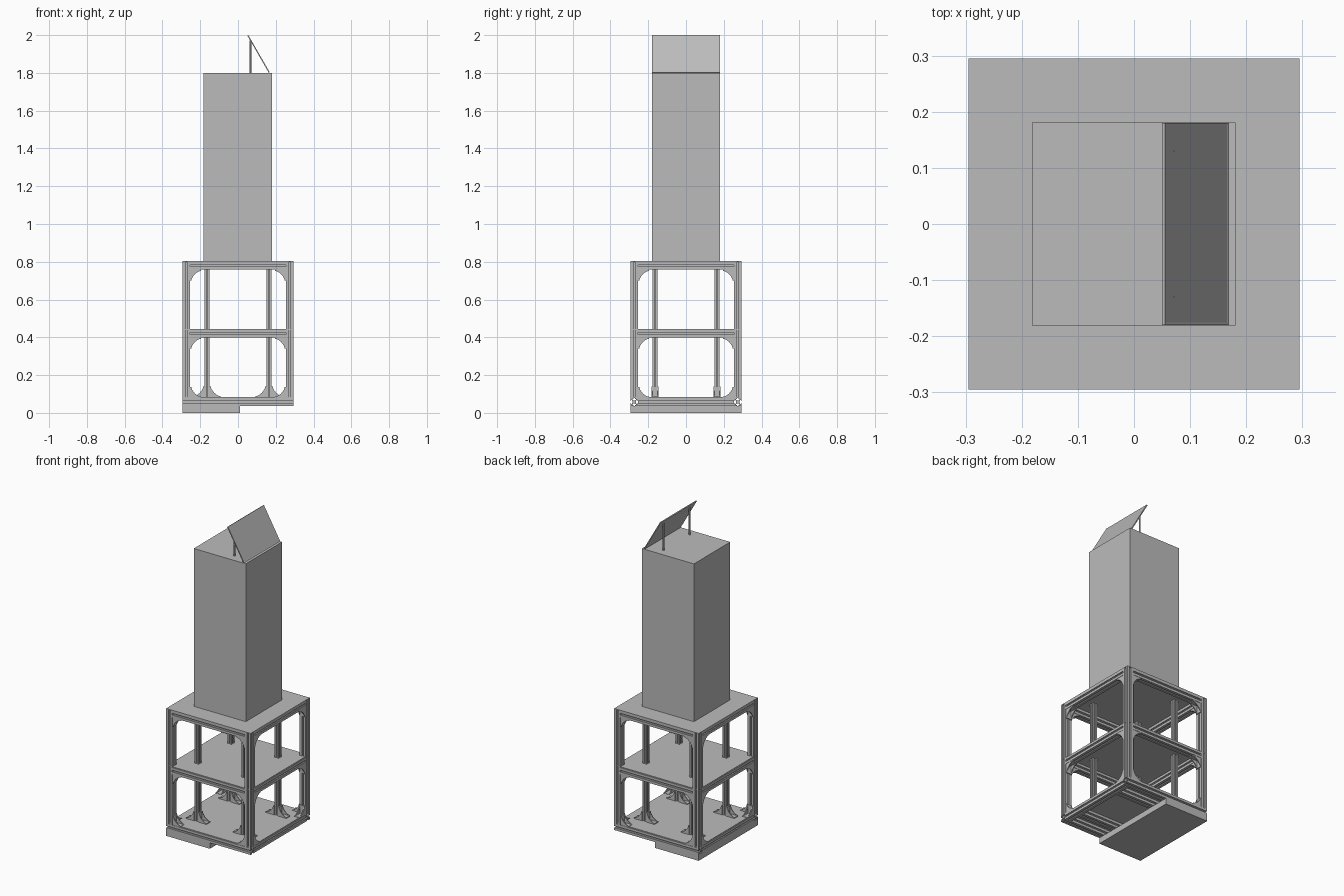
import bpy, bmesh
from math import pi, sin, cos
from mathutils import Matrix, Vector

cube = bpy.data.objects.get("Cube")
if cube:
    bpy.data.objects.remove(cube, do_unlink=True)

grey = bpy.data.materials.new("light_grey")
grey.use_nodes = True
grey.diffuse_color = (0.5, 0.5, 0.5, 1)
grey.node_tree.nodes["Principled BSDF"].inputs["Base Color"].default_value = (0.5, 0.5, 0.5, 1)

HALF = 0.295          # half width of the frame
S = 0.042             # frame extrusion size
MID = HALF - S / 2    # centre line of the frame posts
INNER = HALF - S      # inner face of the frame posts
LEG = 0.164           # inner leg offset
BASE, FLOOR, TOP = 0.037, 0.079, 0.8


def finish(name, bm):
    bmesh.ops.recalc_face_normals(bm, faces=bm.faces)
    mesh = bpy.data.meshes.new(name)
    bm.to_mesh(mesh)
    bm.free()
    mesh.materials.append(grey)
    obj = bpy.data.objects.new(name, mesh)
    bpy.context.collection.objects.link(obj)
    return obj


def add_box(bm, lo, hi, frame=Matrix()):
    lo, hi = Vector(lo), Vector(hi)
    fit = Matrix.Translation((lo + hi) / 2) @ Matrix.Diagonal((*(hi - lo), 1))
    return bmesh.ops.create_cube(bm, size=1, matrix=frame @ fit)["verts"]


def box(name, lo, hi):
    bm = bmesh.new()
    add_box(bm, lo, hi)
    return finish(name, bm)


def add_prism(bm, outline, depth, frame):
    # Extrude an xy outline along local z
    face = bm.faces.new([bm.verts.new(frame @ Vector((x, y, 0))) for x, y in outline])
    ext = bmesh.ops.extrude_face_region(bm, geom=[face])["geom"]
    move = frame.to_3x3() @ Vector((0, 0, depth))
    bmesh.ops.translate(bm, verts=[v for v in ext if isinstance(v, bmesh.types.BMVert)], vec=move)
    bm.faces.index_update()


# Slotted extrusion section: one side, turned four times
SIDE = [(1, -1), (1, -.25), (.8, -.25), (.8, -.5), (.65, -.5), (.4, -.25),
        (.4, .25), (.65, .5), (.8, .5), (.8, .25), (1, .25)]


def extrusion(name, start, end, size=S):
    start, end = Vector(start), Vector(end)
    axis = end - start
    if abs(axis.z) > 0:
        rot = Matrix()
    elif abs(axis.x) > 0:
        rot = Matrix.Rotation(pi / 2, 4, 'Y')
    else:
        rot = Matrix.Rotation(-pi / 2, 4, 'X')
    h = size / 2
    outline = []
    for k in range(4):
        c, s = round(cos(k * pi / 2)), round(sin(k * pi / 2))
        outline += [((c * x - s * y) * h, (s * x + c * y) * h) for x, y in SIDE]
    bm = bmesh.new()
    add_prism(bm, outline, axis.length, Matrix.Translation(start) @ rot)
    return finish(name, bm)


def gusset(name, corner, along, up, size=0.058, width=0.038):
    # Corner bracket: two flanges and two concave cheeks
    along, up = Vector(along), Vector(up)
    frame = Matrix.Translation(corner) @ Matrix((along, up, along.cross(up))).transposed().to_4x4()
    w, t = width / 2, 0.006
    bm = bmesh.new()
    add_box(bm, (0, 0, -w), (size, t, w), frame)
    add_box(bm, (0, 0, -w), (t, size, w), frame)
    r = size * 1.25
    arc = []
    for i in range(7):
        a = pi + 0.2 + (pi / 2 - 0.4) * i / 6
        arc.append((r + 0.003 + r * cos(a), r + 0.003 + r * sin(a)))
    arc = [(min(max(x, t), size), min(max(y, t), size)) for x, y in arc]
    outline = [(0, 0), (0, size)] + arc + [(size, 0)]
    for z in (-w, w - t):
        add_prism(bm, outline, t, frame @ Matrix.Translation((0, 0, z)))
    return finish(name, bm)


# Corner posts
for sx in (-1, 1):
    for sy in (-1, 1):
        extrusion("corner_post", (sx * MID, sy * MID, FLOOR), (sx * MID, sy * MID, TOP))

# Rails at three levels; the lowest front and back rails run the full width
for level, z in (("bottom", BASE + S / 2), ("middle", 0.42), ("top", TOP - S / 2)):
    reach = HALF if level == "bottom" else INNER
    for s in (-1, 1):
        extrusion(level + "_cross_rail", (-reach, s * MID, z), (reach, s * MID, z))
        extrusion(level + "_side_rail", (s * MID, -INNER, z), (s * MID, INNER, z))

# Corner gussets on all four faces
for k in range(4):
    turn = Matrix.Rotation(k * pi / 2, 3, 'Z')
    for s in (-1, 1):
        for z, d in ((TOP - S, -1), (0.42 - S / 2, -1), (FLOOR, 1)):
            gusset("corner_gusset", turn @ Vector((s * INNER, -MID, z)),
                   turn @ Vector((-s, 0, 0)), (0, 0, d))

# Inner legs with their support rails and foot gussets
for sy in (-1, 1):
    y = sy * LEG
    extrusion("leg_support_rail", (-INNER, y, BASE + S / 2), (INNER, y, BASE + S / 2))
    for sx in (-1, 1):
        extrusion("inner_leg", (sx * LEG, y, FLOOR), (sx * LEG, y, TOP), 0.028)
        for d in (-1, 1):
            gusset("foot_gusset", (sx * LEG + d * 0.014, y, FLOOR + 0.003), (d, 0, 0), (0, 0, 1))

# Shelves and top plate
box("bottom_shelf", (-0.29, -0.29, FLOOR), (0.29, 0.29, FLOOR + 0.004))
box("middle_shelf", (-0.29, -0.29, 0.44), (0.29, 0.29, 0.445))
box("top_plate", (-HALF, -HALF, TOP), (HALF, HALF, TOP + 0.004))

# Base block under one half, and the tower
box("base_block", (-HALF, -HALF, 0), (0.01, HALF, BASE))
box("tower", (-0.182, -0.181, TOP), (0.181, 0.181, 1.8))

# Tilted panel with a thin rim, facing +x
bm = bmesh.new()
tilt = Matrix.Translation((0.109, 0, 1.9)) @ Matrix.Rotation(-0.522, 4, 'Y')
add_box(bm, (-0.003, -0.18, -0.1137), (0.003, 0.18, 0.1137), tilt)
bm.normal_update()
front = max(bm.faces, key=lambda f: f.normal.x + f.normal.z * 0.5)
bmesh.ops.inset_region(bm, faces=[front], thickness=0.006, depth=-0.001)
finish("tilted_panel", bm)

# Panel support rods
for s in (-1, 1):
    bm = bmesh.new()
    bmesh.ops.create_cone(bm, cap_ends=True, segments=16, radius1=0.005, radius2=0.005,
                          depth=0.172, matrix=Matrix.Translation((0.066, s * 0.13, 1.885)))
    rod = finish("panel_rod", bm)
    bpy.ops.object.select_all(action='DESELECT')
    rod.select_set(True)
    bpy.context.view_layer.objects.active = rod
    bpy.ops.object.shade_smooth_by_angle()
